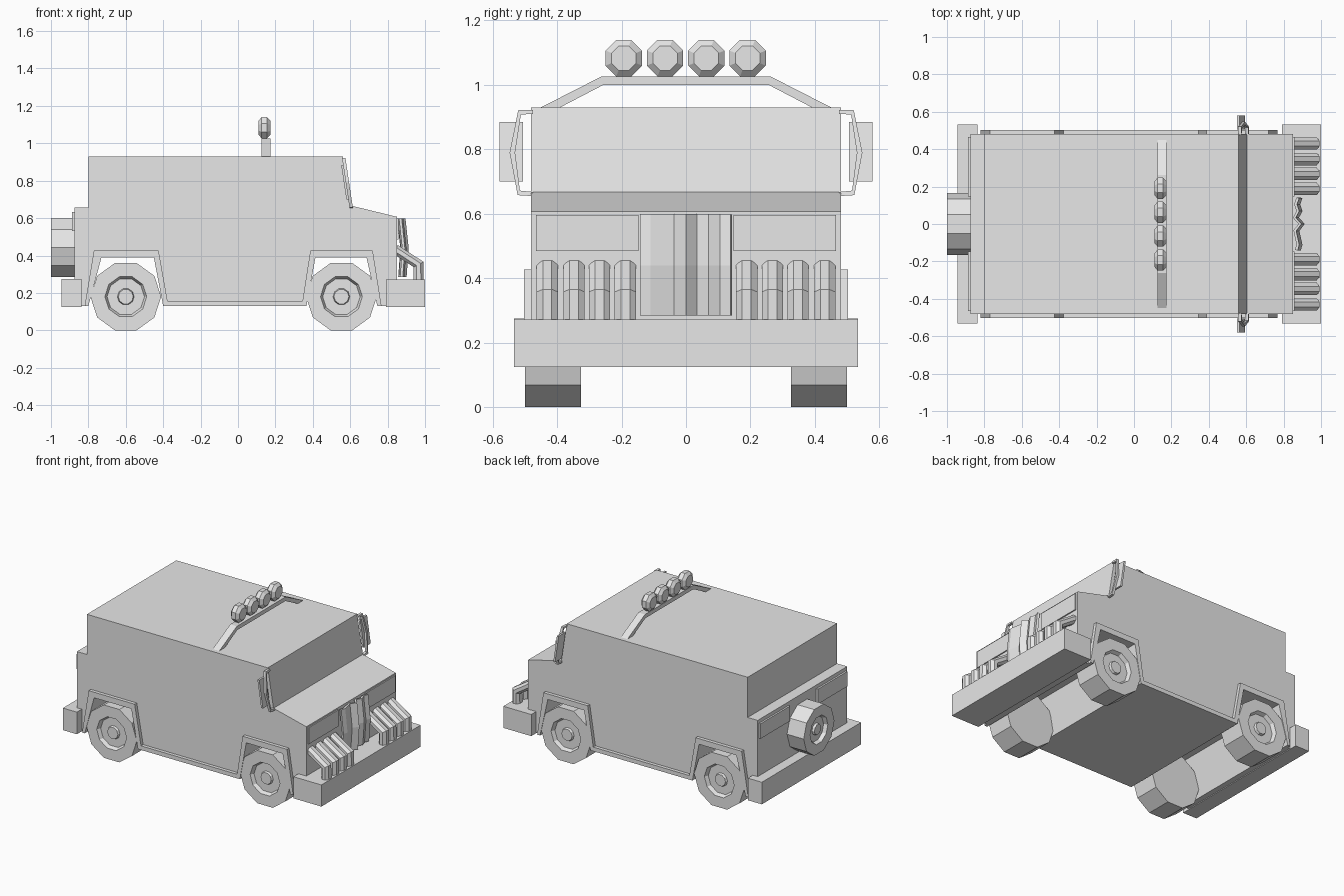
import bpy, bmesh, math
from mathutils import Vector

if "Cube" in bpy.data.objects:
    bpy.data.objects.remove(bpy.data.objects["Cube"])

grey = bpy.data.materials.new("plain grey")
grey.use_nodes = True
grey.diffuse_color = (0.8, 0.8, 0.8, 1)
grey.node_tree.nodes["Principled BSDF"].inputs["Base Color"].default_value = (0.8, 0.8, 0.8, 1)


def finish(name, bm):
    bmesh.ops.recalc_face_normals(bm, faces=bm.faces)
    mesh = bpy.data.meshes.new(name)
    bm.to_mesh(mesh)
    bm.free()
    mesh.materials.append(grey)
    obj = bpy.data.objects.new(name, mesh)
    bpy.context.collection.objects.link(obj)
    return obj


def loft(name, rings):
    """Join rings of equal length with quads and cap both ends."""
    bm = bmesh.new()
    loops = [[bm.verts.new(p) for p in ring] for ring in rings]
    for a, b in zip(loops, loops[1:]):
        for i in range(len(a)):
            j = (i + 1) % len(a)
            bm.faces.new((a[i], a[j], b[j], b[i]))
    bm.faces.new(loops[0])
    bm.faces.new(loops[-1])
    return finish(name, bm)


def prism(name, outline, axis, lo, hi, lean=0):
    """Extrude an outline along x (points are y, z) or y (points are x, z)."""
    if axis == "x":
        return loft(name, [[(d + (0.93 - z) * lean, y, z) for y, z in outline] for d in (lo, hi)])
    return loft(name, [[(x, d, z) for x, z in outline] for d in (lo, hi)])


def box(name, x0, x1, y0, y1, z0, z1):
    return prism(name, [(x0, z0), (x1, z0), (x1, z1), (x0, z1)], "y", y0, y1)


def lathe(name, centre, axis, profile, sides, turn=0):
    """Spin (offset, radius) pairs around an axis through the centre."""
    rings = []
    for off, r in profile:
        ring = []
        for i in range(sides):
            a = 2 * math.pi * (i + turn) / sides
            c, s = r * math.cos(a), r * math.sin(a)
            ring.append(Vector(centre) + Vector((off, c, s) if axis == "x" else (c, off, s)))
        rings.append(ring)
    return loft(name, rings)


# Body with wheel tunnels cut into its underside
floor = 0.13
arches = [(-0.80, floor), (-0.73, 0.39), (-0.45, 0.39), (-0.40, floor),
          (0.366, floor), (0.414, 0.39), (0.687, 0.39), (0.745, floor)]
shell = [(-0.875, floor)] + arches + [
    (0.85, floor), (0.85, 0.607), (0.603, 0.667), (0.56, 0.93),
    (-0.80, 0.93), (-0.80, 0.657), (-0.875, 0.657)]
prism("body", shell, "y", -0.48, 0.48)

# Fender flares and sill, one continuous trim strip per side
trim_top = [(0.767, floor), (0.72, 0.428), (0.387, 0.428), (0.345, 0.158),
            (-0.377, 0.158), (-0.425, 0.428), (-0.77, 0.428), (-0.82, floor)]
for side, s in (("left", 1), ("right", -1)):
    prism(side + "_fender_trim", arches + trim_top, "y", s * 0.475, s * 0.503)

# Bumpers
box("front_bumper", 0.79, 1.0, -0.533, 0.533, 0.125, 0.272)
box("rear_bumper", -0.943, -0.838, -0.533, 0.533, 0.125, 0.275)

# Wheels with dished rims
for end, x in (("front", 0.553), ("rear", -0.6)):
    for side, s in (("left", 1), ("right", -1)):
        steps = [(0.325, 0.189), (0.5, 0.189), (0.5, 0.112), (0.475, 0.1), (0.475, 0.045), (0.49, 0.04)]
        lathe(f"{end}_{side}_wheel", (x, 0, 0.18), "y", [(s * o, r) for o, r in steps], 10)

# Spare wheel on the tailgate
lathe("spare_wheel", (0, 0, 0.443), "x",
      [(-0.87, 0.165), (-1.0, 0.165), (-1.0, 0.095), (-0.975, 0.085), (-0.975, 0.04), (-0.99, 0.035)], 10)

# Lamp panels on the nose and tail
for side, s in (("left", 1), ("right", -1)):
    y0, y1 = sorted((s * 0.148, s * 0.465))
    box(side + "_headlamp_panel", 0.845, 0.858, y0, y1, 0.485, 0.597)
    box(side + "_tail_panel", -0.887, -0.87, y0, y1, 0.53, 0.632)

# Pleated grille, bulging forward at mid height
pleats = [(-0.14, 0), (-0.11, 0.008), (-0.035, -0.008), (0, 0.02),
          (0.033, -0.01), (0.07, 0.008), (0.105, -0.004), (0.14, 0.008)]
bm = bmesh.new()
rows = [[bm.verts.new((x + d, y, z)) for y, d in pleats]
        for x, z in ((0.868, 0.598), (0.885, 0.44), (0.874, 0.285))]
for a, b in zip(rows, rows[1:]):
    for i in range(len(a) - 1):
        bm.faces.new((a[i], b[i], b[i + 1], a[i + 1]))
grille = finish("grille", bm)
solid = grille.modifiers.new("thickness", "SOLIDIFY")
solid.thickness = 0.015
solid.offset = 0

# Brush guard: eight bent octagonal bars
bar_path = [(0.84, 0.434, -0.45, 0.026), (0.966, 0.352, -0.75, 0.03), (0.966, 0.265, 0, 0.027)]


def bar_ring(x, z, tilt, r, y):
    ring = []
    for i in range(8):
        a = math.pi * (i + 0.5) / 4
        u = r * math.cos(a) / math.cos(math.pi / 8)
        w = 0.033 * math.sin(a) / math.cos(math.pi / 8)
        direction = {-0.45: (0.54, 0.84), -0.75: (0.88, 0.47), 0: (1, 0)}[tilt]
        ring.append((x + u * direction[0], y + w, z + u * direction[1]))
    return ring


for n, y in enumerate((0.188, 0.268, 0.347, 0.43)):
    for side, s in (("left", 1), ("right", -1)):
        loft(f"{side}_guard_bar_{n + 1}", [bar_ring(*p, s * y) for p in bar_path])

# Roof light bar and its four lamps
prism("roof_bar", [(-0.46, 0.925), (-0.262, 1.026), (0.262, 1.026), (0.46, 0.925),
                   (0.40, 0.925), (0.258, 0.999), (-0.258, 0.999), (-0.40, 0.925)], "x", 0.125, 0.175)
for n in range(4):
    lathe(f"roof_lamp_{n + 1}", (0.142, -0.193 + 0.128 * n, 1.083), "x",
          [(-0.032, 0.04), (-0.016, 0.061), (0.014, 0.061), (0.032, 0.041)], 8, 0.5)

# Side mirrors on bowed brackets, leaning with the windscreen
bracket = [(0.475, 0.922), (0.52, 0.922), (0.547, 0.79), (0.522, 0.658), (0.475, 0.655),
           (0.475, 0.668), (0.515, 0.672), (0.53, 0.79), (0.512, 0.908), (0.475, 0.91)]
plate = [(0.505, 0.70), (0.579, 0.70), (0.579, 0.885), (0.505, 0.885)]
for side, s in (("left", 1), ("right", -1)):
    prism(side + "_mirror_bracket", [(s * y, z) for y, z in bracket], "x", 0.555, 0.573, 0.15)
    prism(side + "_mirror", [(s * y, z) for y, z in plate], "x", 0.545, 0.558, 0.15)
